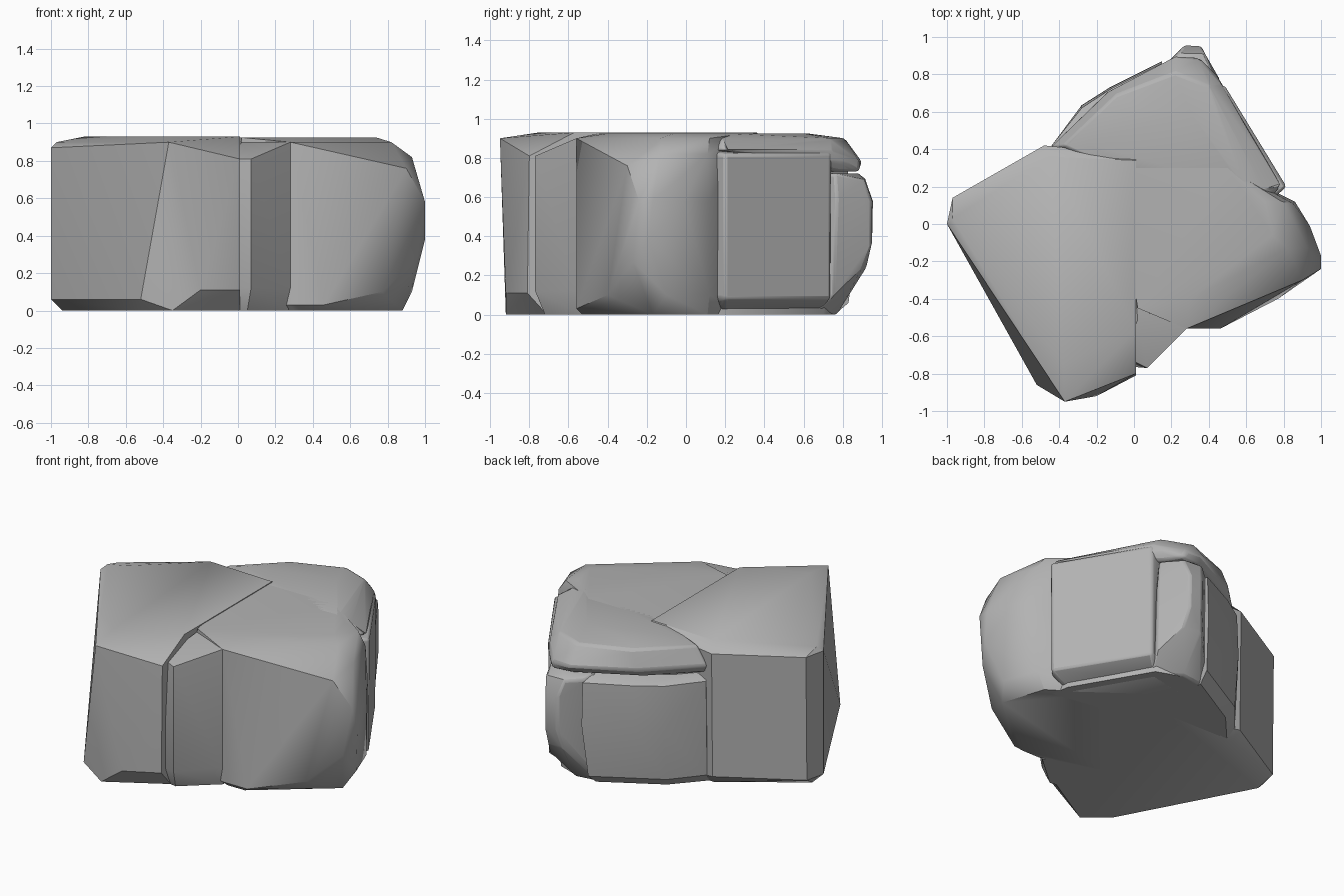
import bpy
import bmesh
import math

cube = bpy.data.objects.get("Cube")
if cube:
    bpy.data.objects.remove(cube, do_unlink=True)

stone = bpy.data.materials.new("grey_stone")
stone.use_nodes = True
stone_colour = (.45, .45, .45, 1)
stone.diffuse_color = stone_colour
stone.node_tree.nodes["Principled BSDF"].inputs["Base Color"].default_value = stone_colour
stone.node_tree.nodes["Principled BSDF"].inputs["Roughness"].default_value = .9


def level(z, *outline):
    """Place a flat outline at one height."""
    return [(x, y, z) for x, y in outline]


def chunk(name, corners, softness=0):
    """Wrap a set of corners in a faceted stone, with optional softened edges."""
    bm = bmesh.new()
    for corner in corners:
        bm.verts.new(corner)
    hull = bmesh.ops.convex_hull(bm, input=bm.verts)
    unused = [v for v in hull["geom_interior"] if isinstance(v, bmesh.types.BMVert)]
    bmesh.ops.delete(bm, geom=unused, context="VERTS")
    bmesh.ops.dissolve_limit(bm, angle_limit=math.radians(2),
                             verts=bm.verts, edges=bm.edges)
    bmesh.ops.recalc_face_normals(bm, faces=bm.faces)
    mesh = bpy.data.meshes.new(name)
    bm.to_mesh(mesh)
    bm.free()
    mesh.materials.append(stone)
    stone_object = bpy.data.objects.new(name, mesh)
    bpy.context.collection.objects.link(stone_object)
    if softness:
        bevel = stone_object.modifiers.new("worn_edges", "BEVEL")
        bevel.width = softness
        bevel.segments = 2
        bevel.limit_method = "ANGLE"
        bevel.angle_limit = math.radians(35)
    bpy.ops.object.select_all(action="DESELECT")
    stone_object.select_set(True)
    bpy.context.view_layer.objects.active = stone_object
    bpy.ops.object.shade_smooth_by_angle(angle=math.radians(32))
    return stone_object


# Large slab on the left, sharp edged, leaning outward at its foot
chunk("left_slab",
      level(0, (-.94, .03), (-.46, .36), (.01, .35), (.01, -.71), (-.35, -.92), (-.50, -.80))
      + level(.06, (-1, 0), (-.97, .13), (-.48, .41), (-.52, -.86))
      + level(.11, (-.20, -.92), (.01, -.81))
      + level(.81, (.01, -.80))
      + level(.87, (-1, 0), (-.97, .14), (-.48, .42))
      + level(.90, (-.37, -.95), (-.97, .03), (.01, .37))
      + level(.93, (-.82, .03), (-.45, .36), (.01, .34), (.01, -.57), (-.38, -.75)))

# Narrow wedge standing in the front notch
chunk("front_wedge",
      level(0, (-.05, -.70), (.05, -.72), (.27, -.53), (0, -.30))
      + level(.12, (-.05, -.76), (.07, -.77), (.28, -.56))
      + level(.81, (-.05, -.71), (.01, -.72), (.07, -.77))
      + level(.90, (.28, -.56), (.02, -.51), (0, -.30)))

# Rounded boulder forming the right front
chunk("right_boulder",
      level(0, (-.10, -.40), (.30, -.53), (.42, -.53), (.88, -.17), (.79, .11), (-.10, .30), (.50, .30))
      + level(.03, (.28, -.56), (.46, -.56))
      + level(.10, (.77, -.40), (.93, -.10), (.85, .12))
      + level(.27, (.95, -.27))
      + level(.38, (1, -.19))
      + level(.58, (1, -.24), (1, -.17), (.94, -.01), (.86, .12))
      + level(.76, (.90, -.30))
      + level(.82, (.93, -.13), (.85, .11))
      + level(.90, (.28, -.56), (.82, -.13), (.79, .12))
      + level(.925, (.02, -.45), (.30, -.40), (.74, -.06), (.70, .12), (-.10, .30), (.50, .30)))

# Core filling the joints behind the outer stones
chunk("inner_core",
      level(0, (-.40, .30), (.72, .10), (.70, .22), (.42, .70), (.28, .75), (-.30, .48))
      + level(.84, (-.40, .36), (.72, .08), (.72, .20), (.44, .70), (.30, .84), (-.25, .52)))

# Flat panel on the right rear
chunk("rear_right_panel",
      level(0, (.20, .20), (.66, .18), (.38, .66), (.10, .60))
      + level(.08, (.76, .15), (.81, .20), (.48, .74))
      + level(.82, (.76, .15), (.815, .20), (.485, .74))
      + level(.84, (.70, .15), (.20, .20), (.10, .60), (.44, .74)), .015)

# Rounded stone at the rear corner, below the overhanging cap
chunk("rear_corner_stone",
      level(0, (.05, .60), (.12, .75), (.26, .77), (.42, .66), (.30, .45))
      + level(.10, (.46, .755), (.12, .80))
      + level(.24, (.25, .92), (.37, .90))
      + level(.37, (.27, .95), (.36, .95))
      + level(.58, (.27, .955), (.36, .95), (.46, .77))
      + level(.69, (.24, .92), (.38, .91), (.15, .84))
      + level(.72, (.28, .88), (.44, .76), (.12, .78), (.25, .55)), .012)

# Panel on the left rear
chunk("rear_left_panel",
      level(0, (-.42, .36), (-.25, .55), (.12, .76), (.15, .40))
      + level(.06, (-.44, .41), (-.28, .60), (.13, .83))
      + level(.40, (-.28, .635), (-.13, .73), (.15, .87))
      + level(.68, (-.44, .42), (-.28, .62), (-.12, .725), (.15, .86))
      + level(.71, (-.40, .38), (-.25, .57), (.13, .80), (.15, .40)))

# Overhanging cap along the back
chunk("rear_cap",
      level(.73, (-.43, .40), (-.16, .66), (.22, .86), (.36, .88), (.42, .78), (.20, .40))
      + level(.78, (-.45, .41), (-.14, .71), (.22, .90), (.34, .89), (.44, .80), (.40, .40))
      + level(.84, (.47, .74), (.79, .20), (.74, .14))
      + level(.90, (-.38, .42), (-.10, .69), (.22, .81), (.40, .74), (.70, .17), (.20, .14))
      + level(.925, (-.25, .43), (.05, .62), (.30, .60), (.60, .19), (.20, .18)), .015)
